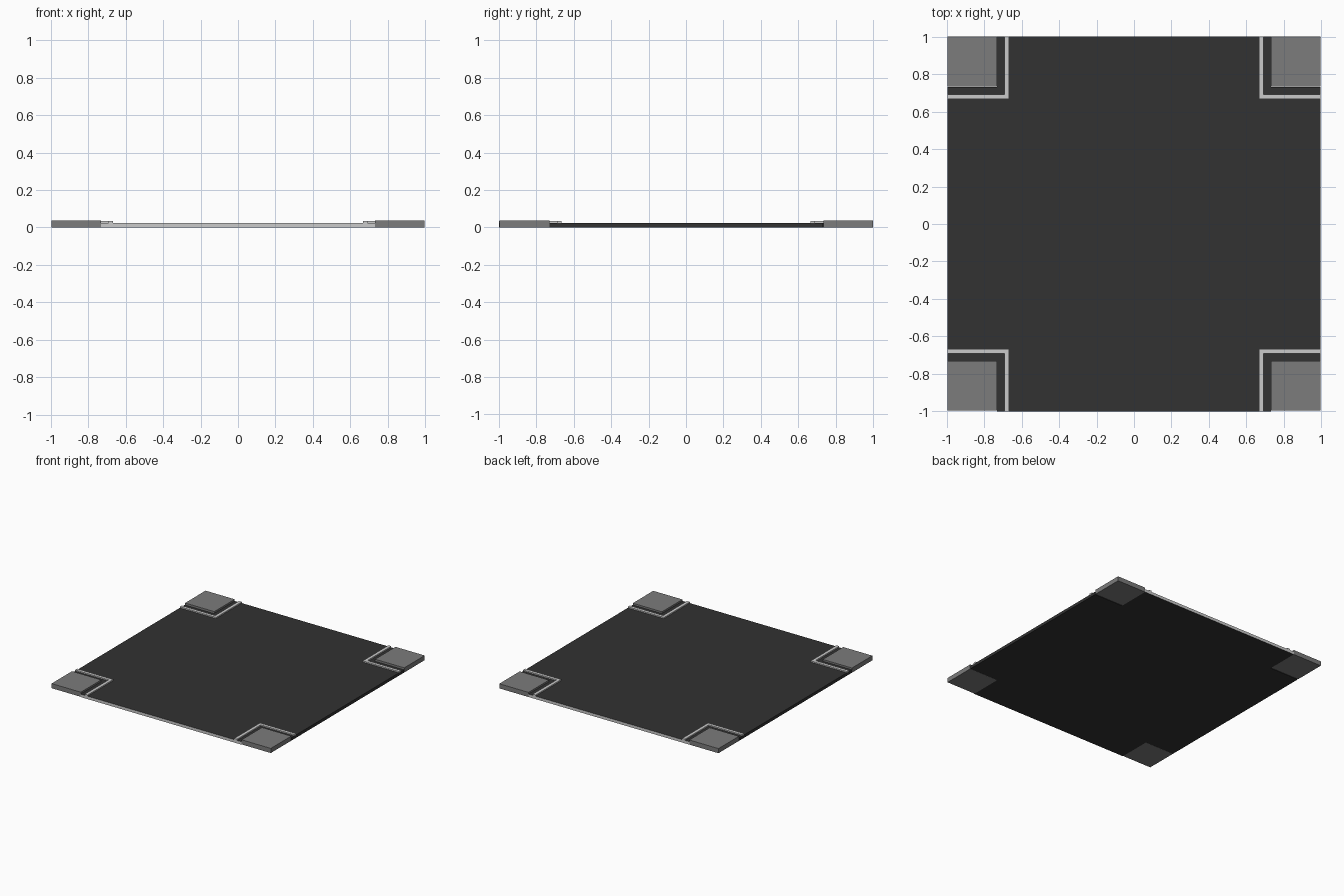
import bpy, bmesh

if "Cube" in bpy.data.objects:
    bpy.data.objects.remove(bpy.data.objects["Cube"])

W, L = 0.995, 1.0          # half width (x) and half length (y)
C = 0.73                   # inner edge of the corner cut-outs
BASE_Z, LINE_Z, BLOCK_Z = 0.024, 0.034, 0.038


def material(name, v):
    m = bpy.data.materials.new(name)
    m.diffuse_color = (v, v, v, 1)
    m.use_nodes = True
    m.node_tree.nodes["Principled BSDF"].inputs["Base Color"].default_value = m.diffuse_color
    return m


asphalt = material("asphalt", 0.032)
paint = material("paint", 0.58)
concrete = material("concrete", 0.2)


def prism(name, points, z0, z1, mats):
    """Extrude a flat outline from z0 to z1."""
    bm = bmesh.new()
    face = bm.faces.new([bm.verts.new((x, y, z0)) for x, y in points])
    ext = bmesh.ops.extrude_face_region(bm, geom=[face], use_keep_orig=True)
    for v in ext["geom"]:
        if isinstance(v, bmesh.types.BMVert):
            v.co.z = z1
    bmesh.ops.recalc_face_normals(bm, faces=bm.faces[:])
    # front and back end faces take the second material
    if len(mats) > 1:
        for f in bm.faces:
            if abs(f.normal.y) > 0.9 and abs(f.calc_center_median().y) > L - 0.01:
                f.material_index = 1
    me = bpy.data.meshes.new(name)
    bm.to_mesh(me)
    bm.free()
    for m in mats:
        me.materials.append(m)
    ob = bpy.data.objects.new(name, me)
    bpy.context.collection.objects.link(ob)
    return ob


# cross-shaped road slab
prism("road_slab", [(-C, -L), (C, -L), (C, -C), (W, -C), (W, C), (C, C),
                    (C, L), (-C, L), (-C, C), (-W, C), (-W, -C), (-C, -C)],
      0, BASE_Z, [asphalt, paint])

# four pavement corners, each with an L-shaped painted line
A, B = 0.666, 0.691
for sx, xn in ((-1, "left"), (1, "right")):
    for sy, yn in ((-1, "front"), (1, "back")):
        y0, y1 = (0.735, 1.0) if sy > 0 else (0.731, 0.996)
        prism(f"pavement_{yn}_{xn}",
              [(sx * x, sy * y) for x, y in ((C, y0), (W, y0), (W, y1), (C, y1))],
              0, BLOCK_Z, [concrete])
        prism(f"edge_line_{yn}_{xn}",
              [(sx * x, sy * y) for x, y in
               ((A, A), (W, A), (W, B), (B, B), (B, L), (A, L))],
              BASE_Z, LINE_Z, [paint])
